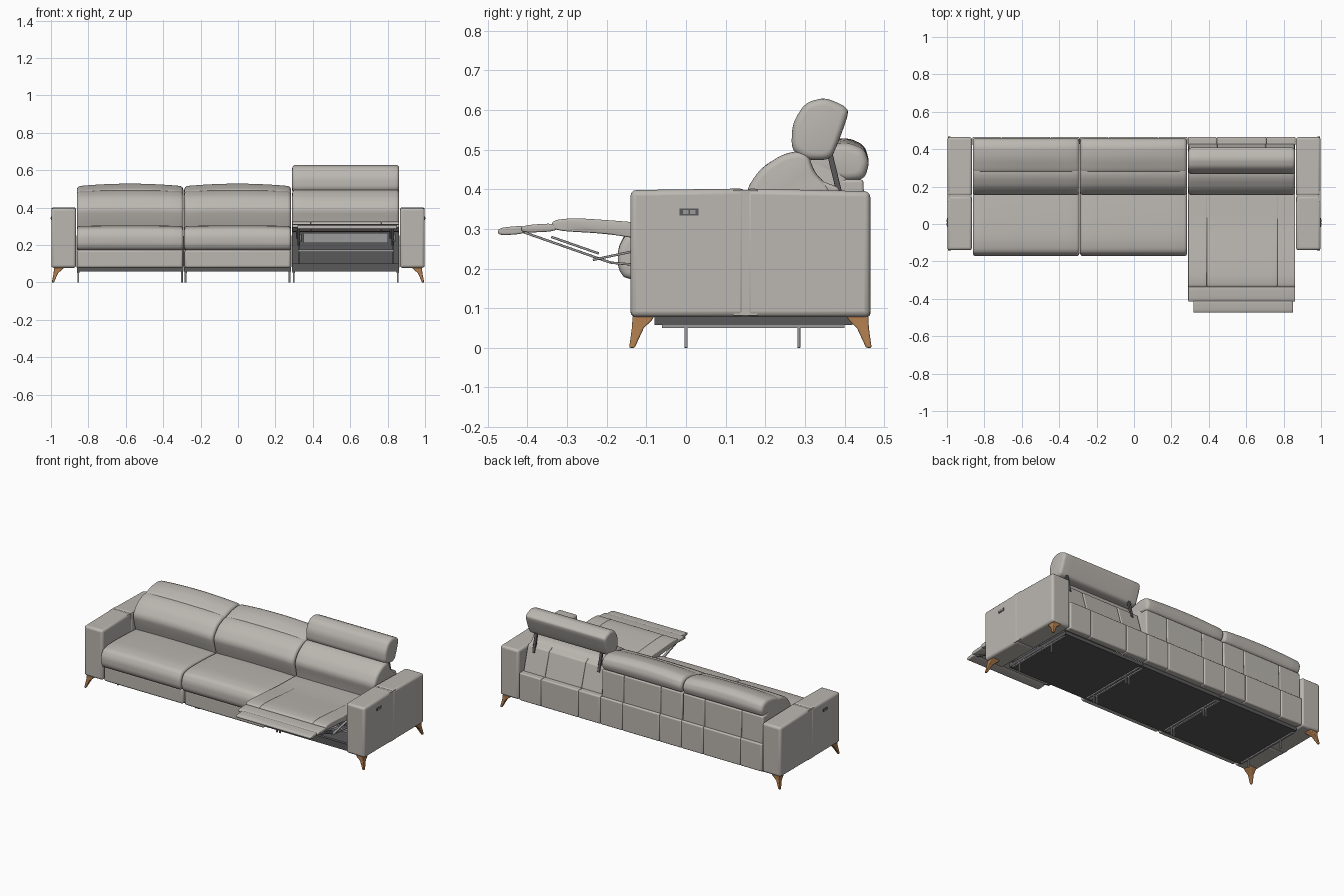
import bpy, bmesh, math
from mathutils import Vector

if "Cube" in bpy.data.objects:
    bpy.data.objects.remove(bpy.data.objects["Cube"])


def material(name, rgb):
    m = bpy.data.materials.new(name)
    m.diffuse_color = (*rgb, 1)
    m.use_nodes = True
    m.node_tree.nodes["Principled BSDF"].inputs["Base Color"].default_value = m.diffuse_color
    return m


LEATHER = material("warm grey leather", (0.50, 0.475, 0.44))
DARK = material("dark lining", (0.10, 0.10, 0.105))
METAL = material("grey metal", (0.33, 0.33, 0.33))
WOOD = material("brown wood", (0.42, 0.20, 0.075))


def finish(name, bm, mat, bevel=0.0, segs=3):
    bmesh.ops.recalc_face_normals(bm, faces=bm.faces)
    me = bpy.data.meshes.new(name)
    bm.to_mesh(me)
    bm.free()
    me.materials.append(mat)
    ob = bpy.data.objects.new(name, me)
    bpy.context.collection.objects.link(ob)
    if bevel:
        mod = ob.modifiers.new("soft edges", 'BEVEL')
        mod.width, mod.segments, mod.limit_method = bevel, segs, 'ANGLE'
    bpy.context.view_layer.objects.active = ob
    ob.select_set(True)
    bpy.ops.object.shade_smooth_by_angle(angle=math.radians(40))
    ob.select_set(False)
    return ob


def loft(name, rings, mat, bevel=0.0):
    """Skin a list of equal-length point rings and cap both ends."""
    bm = bmesh.new()
    vs = [[bm.verts.new(p) for p in r] for r in rings]
    n = len(vs[0])
    for a, b in zip(vs, vs[1:]):
        for i in range(n):
            bm.faces.new((a[i], a[(i + 1) % n], b[(i + 1) % n], b[i]))
    bm.faces.new(vs[0])
    bm.faces.new(vs[-1])
    return finish(name, bm, mat, bevel)


def prism(name, prof, x0, x1, mat=LEATHER, bevel=0.0):
    return loft(name, [[(x, y, z) for y, z in prof] for x in (x0, x1)], mat, bevel)


def box(name, x, y, z, mat=LEATHER, bevel=0.0):
    prof = [(y[0], z[0]), (y[1], z[0]), (y[1], z[1]), (y[0], z[1])]
    return prism(name, prof, x[0], x[1], mat, bevel)


def chaikin(pts, times=3):
    for _ in range(times):
        out = []
        for p, q in zip(pts, pts[1:] + pts[:1]):
            out += [(p[0] * .8 + q[0] * .2, p[1] * .8 + q[1] * .2),
                    (p[0] * .2 + q[0] * .8, p[1] * .2 + q[1] * .8)]
        pts = out
    return pts


def cushion(name, prof, x0, x1, r=0.02, crown=0.0, mat=LEATHER):
    """Rounded yz profile swept along x, with rounded ends and a crowned middle."""
    prof = chaikin(prof)
    ys, zs = [p[0] for p in prof], [p[1] for p in prof]
    cy, cz = (min(ys) + max(ys)) / 2, (min(zs) + max(zs)) / 2
    hy, hz = (max(ys) - min(ys)) / 2, (max(zs) - min(zs)) / 2
    half, mid = (x1 - x0) / 2, (x0 + x1) / 2
    left = [(-half + r * (1 - math.cos(a)), r * (1 - math.sin(a)))
            for a in [k * math.pi / 8 for k in range(5)]]
    span = half - r
    inner = [(-span + 2 * span * k / 10, 0) for k in range(1, 10)]
    rings = []
    for x, s in left + inner + [(-x, s) for x, s in reversed(left)]:
        lift = crown * (1 - (x / half) ** 2)
        rings.append([(mid + x, cy + (y - cy) * (1 - s / hy),
                       cz + (z - cz) * (1 - s / hz) + lift * (z - min(zs)) / (2 * hz))
                      for y, z in prof])
    return loft(name, rings, mat)


def bar(name, a, b, w, d, mat=METAL):
    a, b = Vector(a), Vector(b)
    q = (b - a).to_track_quat('Z', 'X')
    rings = [[p + q @ Vector((i * w / 2, j * d / 2, 0))
              for i, j in ((-1, -1), (1, -1), (1, 1), (-1, 1))] for p in (a, b)]
    return loft(name, rings, mat, min(w, d) * 0.2)


def back_panels(name, prof, x0, x1, bevel=0.008):
    """Three upholstered panels side by side."""
    w = x1 - x0
    for a, b in ((0, .27), (.27, .73), (.73, 1)):
        prism(name, prof, x0 + a * w, x0 + b * w, LEATHER, bevel)


# Arms: front and rear halves meeting at a seam, with a small control panel
for s in (-1, 1):
    xs = sorted((s * 0.866, s * 0.998))
    prism("arm_front", [(-0.14, 0.078), (0.15, 0.078), (0.15, 0.402), (-0.14, 0.398)],
          *xs, LEATHER, 0.014)
    prism("arm_rear", [(0.15, 0.078), (0.465, 0.078), (0.465, 0.395), (0.15, 0.402)],
          *xs, LEATHER, 0.014)
    box("arm_core", sorted((s * 0.87, s * 0.9965)), (0.12, 0.18), (0.082, 0.398))
    box("control_plate", sorted((s * 0.996, s * 1.0)), (-0.016, 0.032), (0.334, 0.352), DARK)
    for y in (-0.008, 0.010):
        box("control_button", sorted((s * 0.998, s * 1.002)), (y, y + 0.014),
            (0.338, 0.348), METAL)

# Splayed wooden corner legs: z, centre x, centre y offset, half sizes
LEG = [(0.080, 0.957, 0.270, 0.026, 0.028), (0.068, 0.962, 0.274, 0.022, 0.024),
       (0.050, 0.974, 0.284, 0.012, 0.015), (0.0, 0.990, 0.299, 0.006, 0.007)]
for sx in (-1, 1):
    for sy in (-1, 1):
        loft("corner_leg", [[(sx * (cx + i * hx), 0.1625 + sy * (cy + j * hy), z)
                             for i, j in ((-1, -1), (1, -1), (1, 1), (-1, 1))]
                            for z, cx, cy, hx, hy in LEG], WOOD, 0.004)

# Base under all seats, with cross rails and thin support legs
SEATS = [(-0.862, -0.292), (-0.288, 0.284), (0.290, 0.862)]
for x0, x1 in SEATS:
    box("base_tray", (x0, x1), (-0.08, 0.42), (0.058, 0.080), DARK)
    for x in (x0 + 0.008, x1 - 0.008):
        box("base_rail", (x - 0.006, x + 0.006), (-0.06, 0.40), (0.050, 0.060), METAL)
        for y in (0.0, 0.285):
            bar("support_leg", (x, y, 0.06), (x, y, 0.0), 0.008, 0.010, METAL)

SEAT = [(-0.150, 0.168), (-0.172, 0.20), (-0.172, 0.25), (-0.150, 0.290), (-0.08, 0.302),
        (0.05, 0.300), (0.24, 0.290), (0.24, 0.168)]
BACK = [(0.20, 0.22), (0.165, 0.33), (0.150, 0.395), (0.195, 0.455), (0.255, 0.485),
        (0.32, 0.490), (0.42, 0.44), (0.42, 0.22)]
HEAD = [(0.275, 0.478), (0.285, 0.490), (0.35, 0.510), (0.41, 0.516), (0.450, 0.500),
        (0.463, 0.465), (0.450, 0.425), (0.40, 0.420), (0.32, 0.44)]

# Two upright seats
for x0, x1 in SEATS[:2]:
    cushion("seat_cushion", SEAT, x0, x1, 0.016, 0.004)
    box("seat_front_panel", (x0 + .003, x1 - .003), (-0.140, -0.08), (0.078, 0.176),
        LEATHER, 0.012)
    box("seat_body", (x0 + .006, x1 - .006), (-0.10, 0.43), (0.080, 0.25))
    cushion("back_cushion", BACK, x0, x1, 0.018, 0.006)
    cushion("folded_headrest", HEAD, x0, x1, 0.020, 0.014)
    back_panels("upper_back_panel", [(0.38, 0.24), (0.452, 0.24), (0.448, 0.425),
                                     (0.38, 0.425)], x0, x1)

# Lower rear panels along the whole back
for x0, x1 in SEATS:
    back_panels("lower_back_panel", [(0.42, 0.078), (0.465, 0.078), (0.465, 0.255),
                                     (0.42, 0.255)], x0 - .002, x1 + .002)

# Reclined seat: back cushion, sloping rear panels and raised headrest
rx0, rx1 = SEATS[2]
cushion("recliner_back_cushion",
        [(0.18, 0.24), (0.165, 0.33), (0.150, 0.395), (0.185, 0.450), (0.245, 0.490),
         (0.305, 0.500), (0.325, 0.44), (0.37, 0.40), (0.41, 0.24)], rx0, rx1, 0.018)
back_panels("recliner_rear_panel", [(0.36, 0.23), (0.435, 0.23), (0.385, 0.405),
                                    (0.32, 0.43)], rx0 + .004, rx1 - .004)
cushion("raised_headrest",
        [(0.300, 0.474), (0.266, 0.500), (0.268, 0.565), (0.300, 0.618), (0.350, 0.632),
         (0.398, 0.612), (0.412, 0.595), (0.385, 0.520), (0.365, 0.474)], rx0, rx1, 0.018)
for x in (0.345, 0.808):
    bar("headrest_post", (x, 0.392, 0.37), (x, 0.358, 0.51), 0.014, 0.018, DARK)

# Reclined seat surface in three strips, carried on to the leg rest
STRIPS = [(rx0, 0.390), (0.388, 0.767), (0.765, rx1)]
for x0, x1 in STRIPS:
    cushion("recliner_seat_strip",
            [(-0.338, 0.296), (-0.338, 0.322), (-0.28, 0.328), (-0.14, 0.318), (0.0, 0.305),
             (0.22, 0.300), (0.22, 0.265), (-0.10, 0.272), (-0.20, 0.288)], x0, x1, 0.006)
cushion("leg_rest_middle", [(-0.415, 0.290), (-0.415, 0.309), (-0.33, 0.315), (-0.325, 0.294)],
        rx0, rx1, 0.005)
cushion("leg_rest_tip", [(-0.474, 0.283), (-0.474, 0.303), (-0.405, 0.309), (-0.405, 0.288)],
        0.318, 0.850, 0.005)

# Open mechanism below the reclined seat
box("mechanism_back_wall", (rx0, rx1), (0.16, 0.18), (0.075, 0.28), DARK)
box("mechanism_crossbeam", (rx0 + .06, rx1 - .06), (0.02, 0.05), (0.21, 0.265), METAL)
box("mechanism_lower_beam", (rx0 + .03, rx1 - .03), (-0.06, -0.04), (0.162, 0.176), METAL)
box("recliner_front_sill", (rx0, rx1), (-0.08, -0.06), (0.060, 0.10), DARK)
for x in (rx0 + 0.035, rx1 - 0.035):
    box("mechanism_side_plate", (x - .004, x + .004), (-0.05, 0.16), (0.08, 0.27), DARK)
    bar("link_long", (x, -0.41, 0.292), (x, -0.19, 0.215), 0.006, 0.014)
    bar("link_lower", (x + .008, -0.235, 0.222), (x + .008, -0.08, 0.255), 0.006, 0.016)
    bar("link_upper", (x - .008, -0.34, 0.280), (x - .008, -0.22, 0.238), 0.006, 0.016)
    bar("link_rear", (x, -0.19, 0.215), (x, -0.02, 0.20), 0.006, 0.014)
